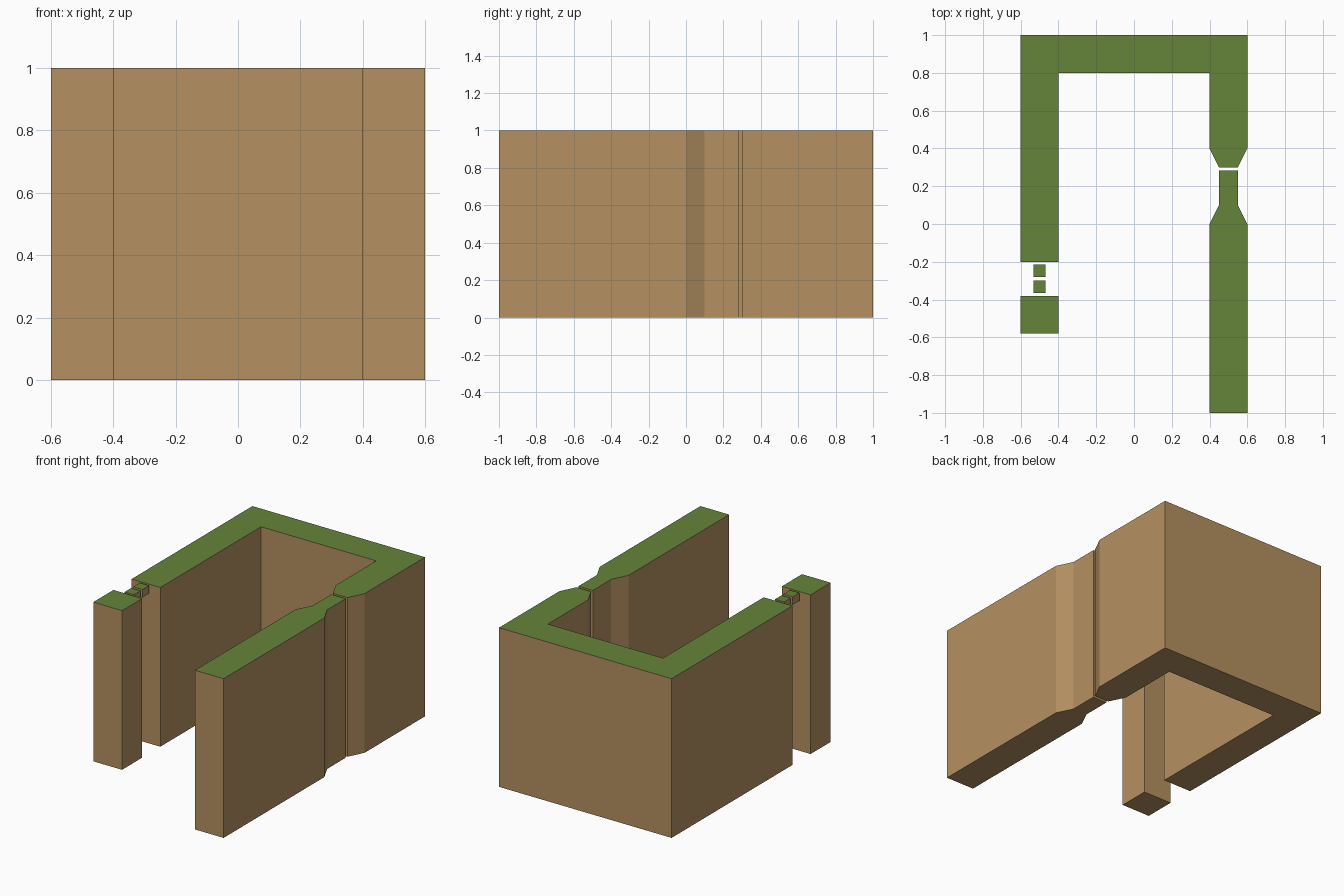
import bpy
import bmesh

if "Cube" in bpy.data.objects:
    bpy.data.objects.remove(bpy.data.objects["Cube"])


def make_material(name, color):
    m = bpy.data.materials.new(name)
    m.diffuse_color = color
    m.use_nodes = True
    m.node_tree.nodes["Principled BSDF"].inputs["Base Color"].default_value = m.diffuse_color
    return m


tan = make_material("tan wall", (0.46, 0.285, 0.12, 1))
green = make_material("green top", (0.13, 0.23, 0.04, 1))


def prism(name, outline, z0=0.0, z1=1.0):
    """Extrude a counter-clockwise floor outline; upward faces become green."""
    bm = bmesh.new()
    face = bm.faces.new([bm.verts.new((x, y, z0)) for x, y in outline])
    new = bmesh.ops.extrude_face_region(bm, geom=[face])["geom"]
    for v in new:
        if isinstance(v, bmesh.types.BMVert):
            v.co.z = z1
    bmesh.ops.recalc_face_normals(bm, faces=bm.faces[:])
    for f in bm.faces:
        f.material_index = 1 if f.normal.z > 0.5 else 0
    me = bpy.data.meshes.new(name)
    bm.to_mesh(me)
    bm.free()
    me.materials.append(tan)
    me.materials.append(green)
    ob = bpy.data.objects.new(name, me)
    bpy.context.collection.objects.link(ob)
    return ob


def rect(x0, x1, y0, y1):
    return [(x0, y0), (x1, y0), (x1, y1), (x0, y1)]


# U-shaped main wall, its right end tapering to a neck
prism("main_wall", [(-0.6, -0.2), (-0.4, -0.2), (-0.4, 0.8), (0.4, 0.8),
                    (0.4, 0.4), (0.45, 0.3), (0.55, 0.3), (0.6, 0.4),
                    (0.6, 1.0), (-0.6, 1.0)])

# Right front wall with the matching neck
prism("right_front_wall", [(0.4, -1.0), (0.6, -1.0), (0.6, 0.0), (0.55, 0.1),
                           (0.55, 0.283), (0.45, 0.283), (0.45, 0.1), (0.4, 0.0)])

# Left front pillar
prism("left_pillar", rect(-0.6, -0.4, -0.58, -0.38))

# Two small blocks at the top of the left gap
for i, y in enumerate((-0.365, -0.28)):
    prism(f"gap_block_{i + 1}", rect(-0.532, -0.468, y, y + 0.065), 0.95, 1.0)
